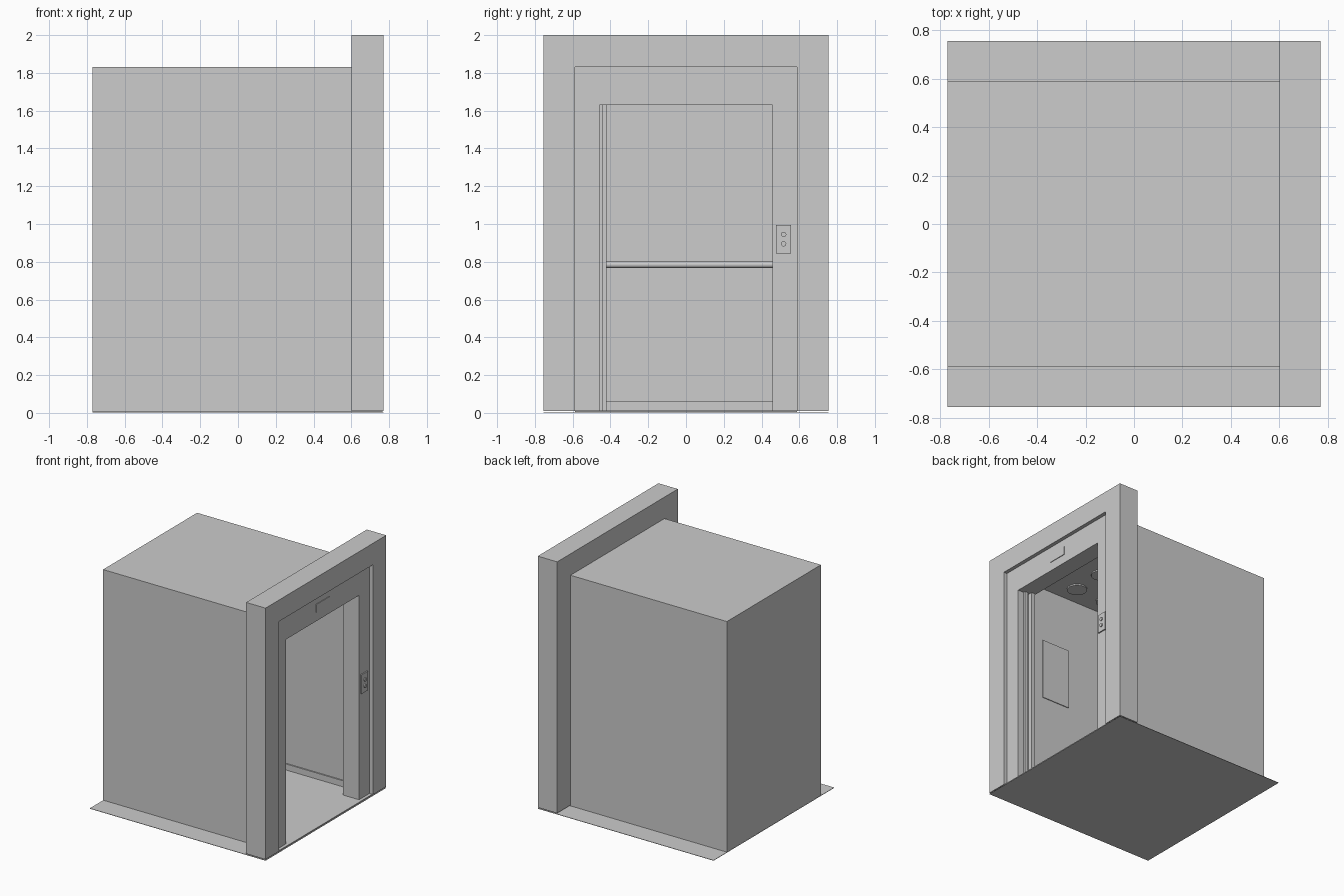
import bpy, bmesh, math

cube = bpy.data.objects.get("Cube")
if cube:
    bpy.data.objects.remove(cube, do_unlink=True)

GREY = (0.604, 0.604, 0.604, 1)
mat = bpy.data.materials.new("plain grey")
mat.use_nodes = True
mat.diffuse_color = GREY
mat.node_tree.nodes["Principled BSDF"].inputs["Base Color"].default_value = GREY


def finish(name, bm):
    bmesh.ops.recalc_face_normals(bm, faces=bm.faces)
    mesh = bpy.data.meshes.new(name)
    bm.to_mesh(mesh)
    bm.free()
    mesh.materials.append(mat)
    obj = bpy.data.objects.new(name, mesh)
    bpy.context.collection.objects.link(obj)
    return obj


def box(name, xs, ys, zs, open_front=False):
    bm = bmesh.new()
    bmesh.ops.create_cube(bm, size=1)
    for v in bm.verts:
        for i, (lo, hi) in enumerate((xs, ys, zs)):
            v.co[i] = hi if v.co[i] > 0 else lo
    obj_faces = [f for f in bm.faces if f.calc_center_median().x > max(xs) - 0.001]
    if open_front:
        bmesh.ops.recalc_face_normals(bm, faces=bm.faces)
        bmesh.ops.delete(bm, geom=obj_faces, context='FACES')
    return finish(name, bm)


def portal(name, xs, bottom, outer, top, inner, inner_top):
    """Upside-down U profile, extruded along x."""
    bm = bmesh.new()
    half = [(outer, bottom), (outer, top)]
    hole = [(inner, inner_top), (inner, bottom)]
    pts = [(-y, z) for y, z in half] + half[::-1]
    pts += hole[::-1] + [(-y, z) for y, z in hole]
    face = bm.faces.new([bm.verts.new((xs[0], y, z)) for y, z in pts])
    new = bmesh.ops.extrude_face_region(bm, geom=[face])["geom"]
    verts = [g for g in new if isinstance(g, bmesh.types.BMVert)]
    bmesh.ops.translate(bm, verts=verts, vec=(xs[1] - xs[0], 0, 0))
    return finish(name, bm)


def cylinder(name, centre, radius, length, axis, sides=24):
    bm = bmesh.new()
    bmesh.ops.create_cone(bm, cap_ends=True, segments=sides,
                          radius1=radius, radius2=radius, depth=length)
    obj = finish(name, bm)
    obj.location = centre
    obj.rotation_euler = {"x": (0, math.pi / 2, 0),
                          "y": (math.pi / 2, 0, 0), "z": (0, 0, 0)}[axis]
    bpy.ops.object.select_all(action='DESELECT')
    obj.select_set(True)
    bpy.context.view_layer.objects.active = obj
    bpy.ops.object.shade_smooth_by_angle()
    return obj


# Ground sheet, hollow cabin and shaft wall
box("ground_sheet", (-0.77, 0.77), (-0.755, 0.755), (0, 0.003))
cabin = box("cabin", (-0.77, 0.60), (-0.588, 0.588), (0.004, 1.83), True)
shell = cabin.modifiers.new("wall_thickness", 'SOLIDIFY')
shell.thickness = 0.008
shell.offset = -1
portal("shaft_wall", (0.60, 0.77), 0.01, 0.755, 2.0, 0.588, 1.83)

# Recessed door frame, sill and retracted sliding doors
portal("door_frame", (0.60, 0.74), 0.006, 0.588, 1.83, 0.457, 1.63)
box("door_sill", (0.60, 0.765), (-0.588, 0.588), (0.004, 0.012))
for i, edge in enumerate((-0.44, -0.42)):
    x = 0.69 - 0.05 * i
    box(f"sliding_door_{i + 1}", (x - 0.03, x), (-0.5, edge), (0.012, 1.63))

# Skirting boards and the rear handrail
box("rear_skirting", (-0.762, -0.75), (-0.58, 0.58), (0.012, 0.06))
for side, name in ((1, "left"), (-1, "right")):
    ys = sorted((side * 0.58, side * 0.57))
    box(f"{name}_skirting", (-0.75, 0.60), ys, (0.012, 0.06))
cylinder("handrail", (-0.70, 0, 0.785), 0.018, 1.06, "y")
for y in (-0.5, 0.5):
    cylinder("handrail_bracket", (-0.73, y, 0.785), 0.01, 0.065, "x", 12)

# Call panel, sign above the door and cabin control panel
box("call_panel", (0.74, 0.75), (0.477, 0.557), (0.845, 0.995))
for z in (0.895, 0.945):
    cylinder("call_button", (0.752, 0.517, z), 0.014, 0.012, "x")
box("floor_sign", (0.74, 0.745), (-0.08, 0.08), (1.70, 1.765))
box("cabin_panel", (0.15, 0.40), (-0.58, -0.574), (0.89, 1.38))

# Round ceiling lamps
for row in range(5):
    for col in range(4):
        cylinder("ceiling_lamp", (-0.64 + 0.28 * row, -0.42 + 0.28 * col, 1.82),
                 0.075, 0.012, "z")
